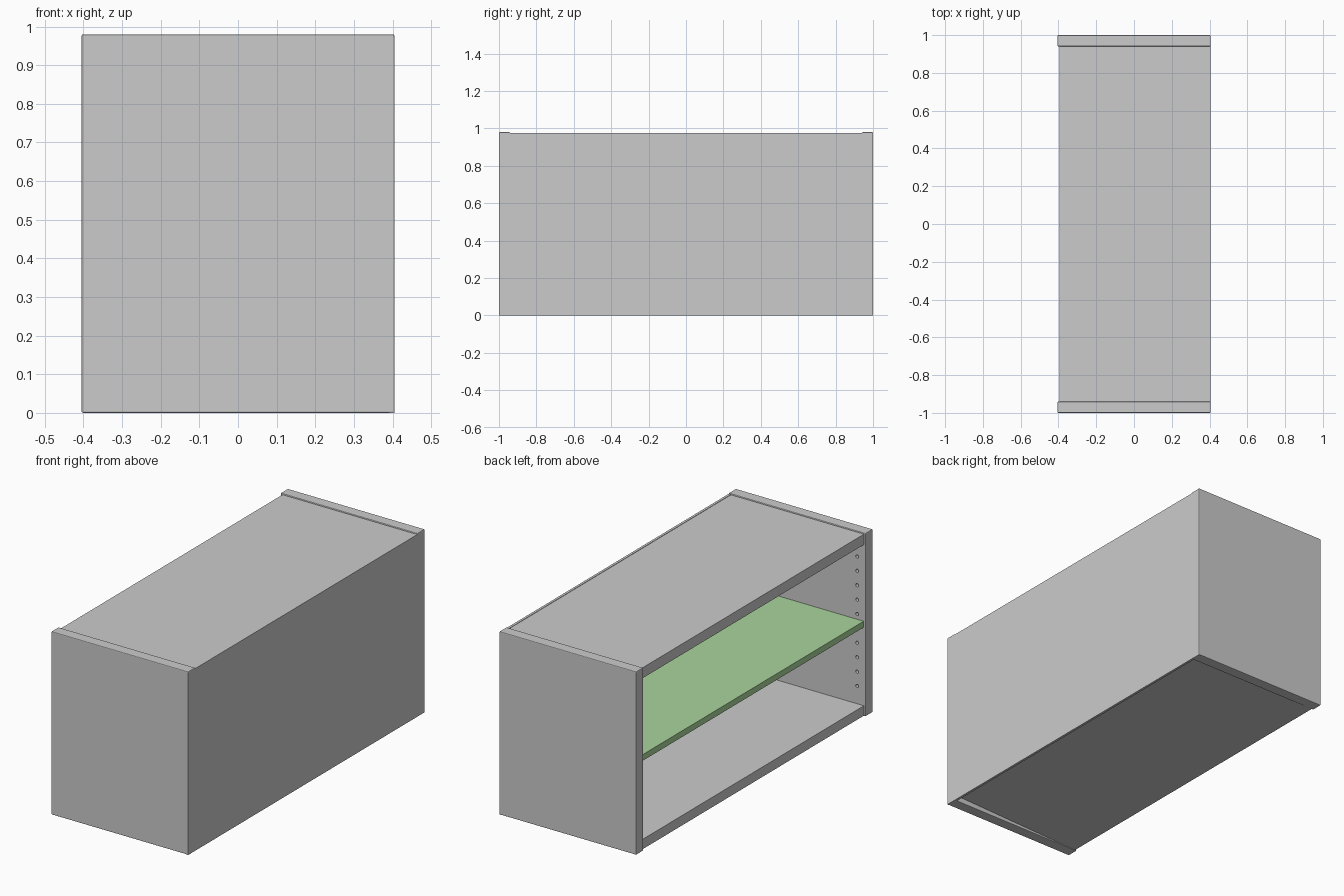
import bpy, bmesh
from mathutils import Matrix, Vector

if "Cube" in bpy.data.objects:
    bpy.data.objects.remove(bpy.data.objects["Cube"])

HALF_X, HALF_Y, HEIGHT = 0.405, 1.0, 0.98
SIDE_T = 0.06                 # side panel thickness
FRONT = -0.395                # boards sit slightly behind the panel edges
INNER_Y = HALF_Y - SIDE_T
BACK_X = 0.392                # inner face of the back panel


def finish(name, bm):
    mesh = bpy.data.meshes.new(name)
    bmesh.ops.recalc_face_normals(bm, faces=bm.faces)
    bm.to_mesh(mesh)
    bm.free()
    obj = bpy.data.objects.new(name, mesh)
    bpy.context.collection.objects.link(obj)
    return obj


def box(name, lo, hi, bevel=0.0):
    lo, hi = Vector(lo), Vector(hi)
    bm = bmesh.new()
    bmesh.ops.create_cube(bm, size=1)
    bmesh.ops.scale(bm, vec=hi - lo, verts=bm.verts)
    bmesh.ops.translate(bm, vec=(lo + hi) / 2, verts=bm.verts)
    obj = finish(name, bm)
    if bevel:
        mod = obj.modifiers.new("soft_edges", 'BEVEL')
        mod.width, mod.segments = bevel, 2
    return obj


def extrude_along_y(name, profile, half_y):
    bm = bmesh.new()
    face = bm.faces.new([bm.verts.new((x, -half_y, z)) for x, z in profile])
    new = bmesh.ops.extrude_face_region(bm, geom=[face])['geom']
    bmesh.ops.translate(bm, vec=(0, 2 * half_y, 0),
                        verts=[v for v in new if isinstance(v, bmesh.types.BMVert)])
    return finish(name, bm)


# Side panels with rows of shelf pin holes bored in the inner faces
for label, s in (("left", -1), ("right", 1)):
    ys = sorted((s * INNER_Y, s * HALF_Y))
    panel = box(label + "_side_panel", (-HALF_X, ys[0], 0), (HALF_X, ys[1], HEIGHT), 0.004)
    bm = bmesh.new()
    for x in (-0.355, 0.26):
        for i in range(10):
            place = Matrix.Translation((x, s * INNER_Y, 0.15 + 0.077 * i)) @ Matrix.Rotation(1.5708, 4, 'X')
            bmesh.ops.create_cone(bm, cap_ends=True, segments=12, radius1=0.009,
                                  radius2=0.009, depth=0.05, matrix=place)
    cutter = finish(label + "_hole_cutter", bm)
    cutter.hide_render = True
    cutter.hide_set(True)
    cut = panel.modifiers.new("pin_holes", 'BOOLEAN')
    cut.operation, cut.solver, cut.object = 'DIFFERENCE', 'EXACT', cutter

# Top board
box("top_board", (FRONT, -INNER_Y, 0.917), (BACK_X, INNER_Y, 0.973))

# Bottom board, its underside rising towards the back
extrude_along_y("bottom_board", [(FRONT, 0.002), (BACK_X, 0.03), (BACK_X, 0.055), (FRONT, 0.055)], INNER_Y)

# Back panel
box("back_panel", (BACK_X, -HALF_Y + 0.001, 0), (HALF_X, HALF_Y - 0.001, 0.975))

# Adjustable shelf
shelf = box("shelf", (FRONT, -INNER_Y + 0.002, 0.475), (BACK_X, INNER_Y - 0.002, 0.508))
green = bpy.data.materials.new("shelf_green")
green.diffuse_color = (0.40, 0.66, 0.33, 1)
green.use_nodes = True
green.node_tree.nodes["Principled BSDF"].inputs["Base Color"].default_value = green.diffuse_color
shelf.data.materials.append(green)
